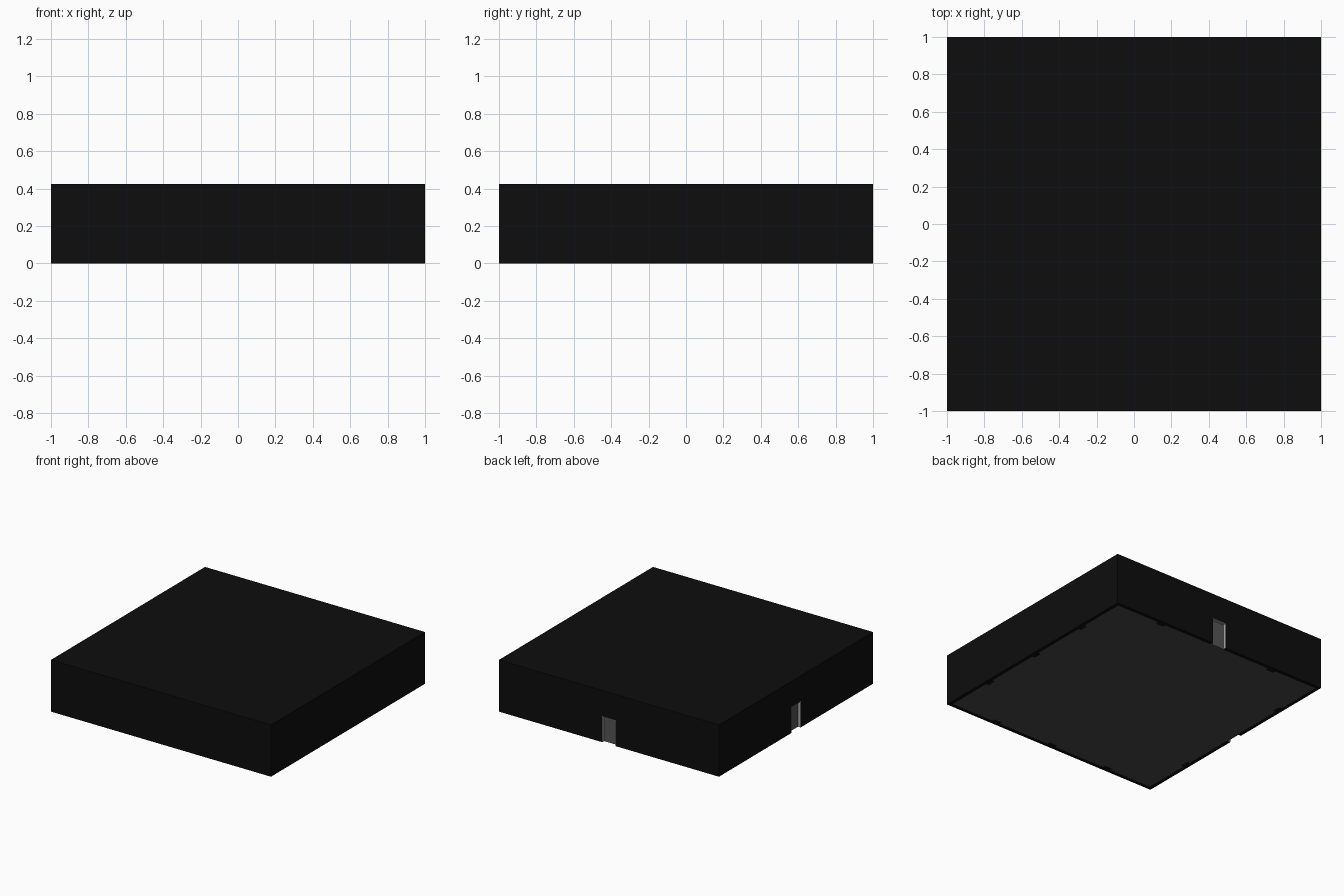
import bpy
from math import pi
from mathutils import Matrix

if "Cube" in bpy.data.objects:
    bpy.data.objects.remove(bpy.data.objects["Cube"])

H = 0.425          # room height
T = 0.03           # wall thickness
DW, DH = 0.064, 0.215  # door half width and height


def material(name, v):
    m = bpy.data.materials.new(name)
    m.diffuse_color = (v, v, v, 1)
    m.use_nodes = True
    m.node_tree.nodes["Principled BSDF"].inputs["Base Color"].default_value = m.diffuse_color
    return m


BLACK = material("black", 0.004)
DARK = material("dark_grey", 0.09)
FLOOR = material("floor_grey", 0.065)
LIGHT = material("light_grey", 0.4)


def box(name, x, y, z, mat, turn=0.0):
    """Box from (min, max) ranges, turned about the room's centre."""
    bpy.ops.mesh.primitive_cube_add(size=1)
    ob = bpy.context.object
    ob.name = name
    size = Matrix.Diagonal((x[1] - x[0], y[1] - y[0], z[1] - z[0], 1))
    mid = Matrix.Translation((sum(x) / 2, sum(y) / 2, sum(z) / 2))
    ob.data.transform(Matrix.Rotation(turn, 4, 'Z') @ mid @ size)
    ob.data.materials.append(mat)
    return ob


def wall(side, turn, door):
    """One wall laid out along the back, then turned into place."""
    outer, inner = 1.0, 1.0 - T
    top = H - T
    # Each wall owns one corner so that the four meet without overlap
    if door:
        box(side + "_wall_a", (-1, -DW), (inner, outer), (0, top), BLACK, turn)
        box(side + "_wall_b", (DW, inner), (inner, outer), (0, top), BLACK, turn)
        box(side + "_lintel", (-DW, DW), (inner, outer), (DH, top), BLACK, turn)
        # Recessed door leaf and its light jamb lining
        box(side + "_door", (-DW, DW), (inner, inner + 0.006), (0, DH), DARK, turn)
        lip, edge = (inner + 0.006, outer - 0.001), 0.004
        box(side + "_jamb_a", (-DW, -DW + edge), lip, (0, DH), LIGHT, turn)
        box(side + "_jamb_b", (DW - edge, DW), lip, (0, DH), LIGHT, turn)
        box(side + "_door_head", (-DW + edge, DW - edge), lip,
            (DH - edge, DH), LIGHT, turn)
    else:
        box(side + "_wall", (-1, inner), (inner, outer), (0, top), BLACK, turn)
    # Pilasters on the inner face
    for i, x in enumerate((-0.54, 0.54) if door else (-0.54, 0, 0.54)):
        box(f"{side}_pilaster_{i}", (x - 0.035, x + 0.035),
            (inner - 0.025, inner), (0, top), BLACK, turn)


wall("back", 0, True)
wall("left", pi / 2, True)
wall("front", pi, False)
wall("right", -pi / 2, False)

# Ceiling slab and floor set between the walls
box("ceiling", (-1, 1), (-1, 1), (H - T, H), BLACK)
inside = (-1 + T, 1 - T)
box("floor", inside, inside, (0.001, 0.012), FLOOR)
